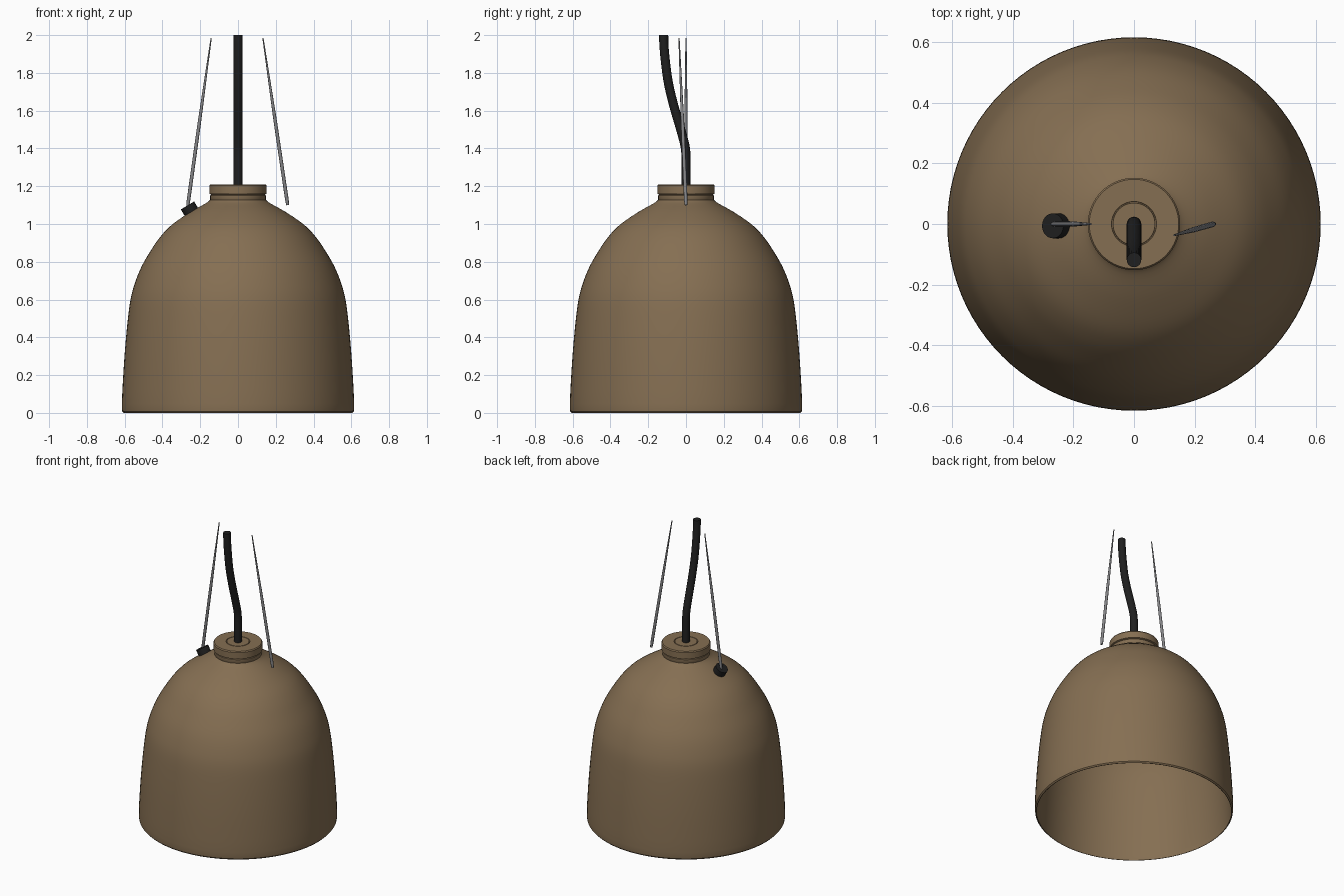
import bpy, bmesh, math
from mathutils import Vector

if "Cube" in bpy.data.objects:
    bpy.data.objects.remove(bpy.data.objects["Cube"])


def material(name, rgb):
    m = bpy.data.materials.new(name)
    m.diffuse_color = (*rgb, 1)
    m.use_nodes = True
    m.node_tree.nodes["Principled BSDF"].inputs["Base Color"].default_value = m.diffuse_color
    return m


BROWN = material("warm brown", (0.235, 0.158, 0.085))
BLACK = material("cord black", (0.014, 0.014, 0.014))
GREY = material("steel grey", (0.24, 0.24, 0.25))


def smooth_path(points, steps=4):
    """Catmull-Rom curve through the points."""
    p = [Vector(q) for q in points]
    p = [2 * p[0] - p[1]] + p + [2 * p[-1] - p[-2]]
    out = []
    for i in range(1, len(p) - 2):
        a, b, c, d = p[i - 1:i + 3]
        for k in range(steps):
            t = k / steps
            out.append(0.5 * (2 * b + (c - a) * t + (2 * a - 5 * b + 4 * c - d) * t * t
                              + (3 * b - a - 3 * c + d) * t ** 3))
    return out + [p[-2]]


def finish(bm, name, mat, angle=35):
    bmesh.ops.recalc_face_normals(bm, faces=bm.faces)
    mesh = bpy.data.meshes.new(name)
    bm.to_mesh(mesh)
    bm.free()
    mesh.materials.append(mat)
    ob = bpy.data.objects.new(name, mesh)
    bpy.context.collection.objects.link(ob)
    bpy.ops.object.select_all(action='DESELECT')
    ob.select_set(True)
    bpy.context.view_layer.objects.active = ob
    bpy.ops.object.shade_smooth_by_angle(angle=math.radians(angle))
    return ob


def skin(rings, bm, closed=False):
    """Bridge rings of equal size; cap the ends unless the loop is closed."""
    n = len(rings[0])
    for i in range(len(rings) if closed else len(rings) - 1):
        a, b = rings[i], rings[(i + 1) % len(rings)]
        for j in range(n):
            bm.faces.new((a[j], a[(j + 1) % n], b[(j + 1) % n], b[j]))
    if not closed:
        bm.faces.new(rings[0])
        bm.faces.new(rings[-1])


def lathe(name, profile, mat, segs=96, closed=False):
    bm = bmesh.new()
    rings = [[bm.verts.new((r * math.cos(2 * math.pi * j / segs),
                            r * math.sin(2 * math.pi * j / segs), z))
              for j in range(segs)] for r, z in profile]
    skin(rings, bm, closed)
    return finish(bm, name, mat)


def tube(name, path, radii, mat, segs=20):
    """Round tube along a path, with one radius per point."""
    bm = bmesh.new()
    rings = []
    for i, p in enumerate(path):
        t = (path[min(i + 1, len(path) - 1)] - path[max(i - 1, 0)]).normalized()
        u = t.cross(Vector((0, 1, 0))).normalized()
        v = t.cross(u)
        rings.append([bm.verts.new(p + radii[i] * (math.cos(a) * u + math.sin(a) * v))
                      for a in (2 * math.pi * j / segs for j in range(segs))])
    skin(rings, bm)
    return finish(bm, name, mat)


# Bell-shaped shade with a thin wall
WALL = 0.008
bell = smooth_path([(0.615, 0.03, 0), (0.612, 0.12, 0), (0.601, 0.30, 0), (0.586, 0.47, 0),
                    (0.569, 0.60, 0), (0.545, 0.69, 0), (0.508, 0.78, 0), (0.455, 0.87, 0),
                    (0.405, 0.94, 0), (0.345, 1.0, 0), (0.25, 1.065, 0), (0.17, 1.11, 0),
                    (0.147, 1.128, 0)])
outer = [(0.606, 0.0), (0.613, 0.008)] + [(p.x, p.y) for p in bell]
inner = [(p.x - WALL, p.y - WALL) for p in reversed(bell)] + [(0.603, 0.0)]
lathe("shade", outer + inner, BROWN, closed=True)

# Collar and cap with a shallow ring groove around the cord
lathe("cap", [(0.14, 1.115), (0.147, 1.125), (0.147, 1.152), (0.140, 1.156), (0.152, 1.16),
              (0.152, 1.203), (0.147, 1.21), (0.074, 1.21), (0.073, 1.205), (0.070, 1.205),
              (0.069, 1.21), (0.02, 1.21)], BROWN)

# Power cord, curving toward the front
cord = smooth_path([(0, 0, 1.19), (0, 0, 1.30), (0, -0.003, 1.40), (0, -0.028, 1.50),
                    (0, -0.063, 1.62), (0, -0.092, 1.74), (0, -0.109, 1.86),
                    (0, -0.117, 1.95), (0, -0.118, 2.0)])
tube("power_cord", cord, [0.024] * len(cord), BLACK)

# Tapering suspension wires
for name, low, high in (("left_wire", (-0.267, 0, 1.09), (-0.142, 0, 1.985)),
                        ("right_wire", (0.263, 0, 1.10), (0.132, -0.037, 1.985))):
    a, b = Vector(low), Vector(high)
    tube(name, [a.lerp(b, t) for t in (0, 0.03, 0.5, 1)],
         [0.007, 0.0095, 0.009, 0.003], GREY, 12)

# Round grommet lying on the slope at the foot of the left wire
bm = bmesh.new()
bmesh.ops.create_cone(bm, cap_ends=True, segments=32, radius1=0.041, radius2=0.041, depth=0.045)
grommet = finish(bm, "wire_grommet", BLACK)
grommet.location = (-0.256, -0.006, 1.079)
grommet.rotation_euler = (0, math.radians(-31), 0)
